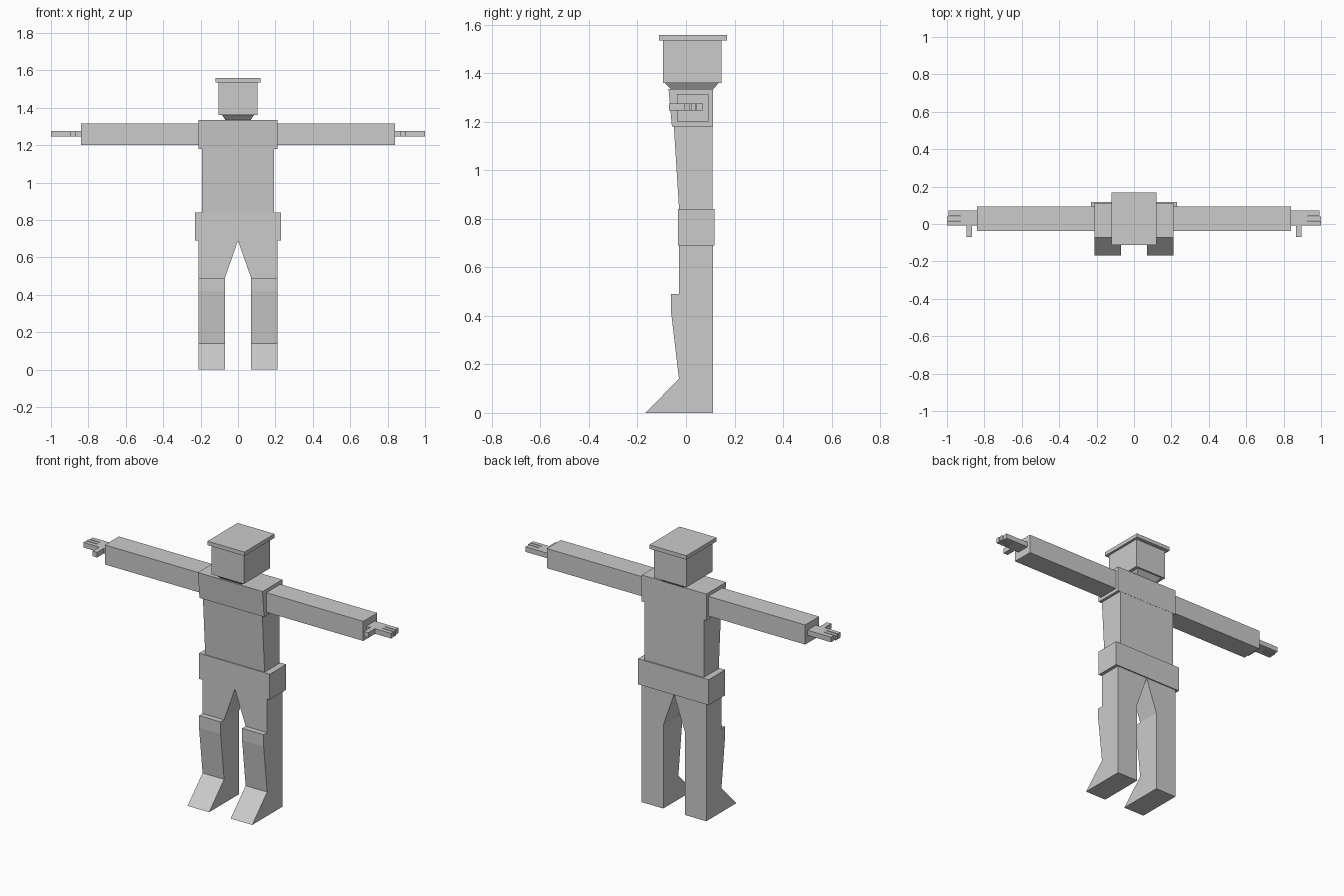
import bpy, bmesh
from mathutils import Vector

if "Cube" in bpy.data.objects:
    bpy.data.objects.remove(bpy.data.objects["Cube"])

grey = bpy.data.materials.new("plain grey")
grey.diffuse_color = (0.6, 0.6, 0.6, 1)
grey.use_nodes = True
grey.node_tree.nodes["Principled BSDF"].inputs["Base Color"].default_value = grey.diffuse_color


def make(name, bm):
    bmesh.ops.recalc_face_normals(bm, faces=bm.faces)
    me = bpy.data.meshes.new(name)
    bm.to_mesh(me)
    bm.free()
    me.materials.append(grey)
    ob = bpy.data.objects.new(name, me)
    bpy.context.collection.objects.link(ob)
    return ob


def extrude(name, pts, axis, a, b):
    """Extrude a profile from a to b. axis x: pts are (y,z); y: (x,z); z: (x,y)."""
    place = {'x': lambda p, t: (t, p[0], p[1]),
             'y': lambda p, t: (p[0], t, p[1]),
             'z': lambda p, t: (p[0], p[1], t)}[axis]
    bm = bmesh.new()
    face = bm.faces.new([bm.verts.new(place(p, a)) for p in pts])
    res = bmesh.ops.extrude_face_region(bm, geom=[face], use_keep_orig=True)
    d = Vector(place((0, 0), b - a))
    verts = [g for g in res['geom'] if isinstance(g, bmesh.types.BMVert)]
    bmesh.ops.translate(bm, verts=verts, vec=d)
    return make(name, bm)


def box(name, x0, x1, y0, y1, z0, z1):
    return extrude(name, [(x0, y0), (x1, y0), (x1, y1), (x0, y1)], 'z', z0, z1)


def mirror(ob):
    m = ob.modifiers.new("mirror", 'MIRROR')
    m.use_axis = (True, False, False)
    return ob


# head, cap plate and tapered neck
box("cap", -0.12, 0.12, -0.112, 0.168, 1.535, 1.558)
box("head", -0.105, 0.105, -0.095, 0.146, 1.36, 1.535)
neck = box("neck", -0.085, 0.085, -0.087, 0.136, 1.333, 1.36)
for v in neck.data.vertices:
    if v.co.z < 1.34:
        v.co.x *= 0.78
        v.co.y = -0.061 if v.co.y < 0 else 0.11

# torso
extrude("chest", [(-0.058, 1.18), (-0.072, 1.335), (0.111, 1.335), (0.111, 1.18)],
        'x', -0.21, 0.21)
extrude("waist", [(-0.028, 0.83), (-0.05, 1.18), (0.11, 1.18), (0.11, 0.83)],
        'x', -0.193, 0.193)
box("hip_belt", -0.23, 0.23, -0.034, 0.118, 0.69, 0.84)

# legs: thigh with inner slant, shin with knee pad and wedge foot
mirror(extrude("thigh", [(0, 0.69), (0.07, 0.49), (0.21, 0.49), (0.21, 0.75), (0, 0.75)],
               'y', -0.029, 0.111))
mirror(extrude("shin_and_foot", [(-0.168, 0), (-0.029, 0.14), (-0.062, 0.42),
                                 (-0.062, 0.49), (0.111, 0.49), (0.111, 0)],
               'x', 0.07, 0.21))

# arms and hands: one outline gives palm, thumb and three fingers
mirror(box("arm", 0.205, 0.84, -0.037, 0.093, 1.2, 1.315))
hand = [(0.835, -0.008), (0.867, -0.008), (0.867, -0.07), (0.896, -0.07), (0.896, -0.008),
        (1.0, -0.008), (1.0, 0.015), (0.927, 0.015), (0.927, 0.02),
        (1.0, 0.02), (1.0, 0.039), (0.927, 0.039), (0.927, 0.044),
        (0.993, 0.044), (0.993, 0.071), (0.835, 0.071)]
mirror(extrude("hand", hand, 'z', 1.246, 1.276))
